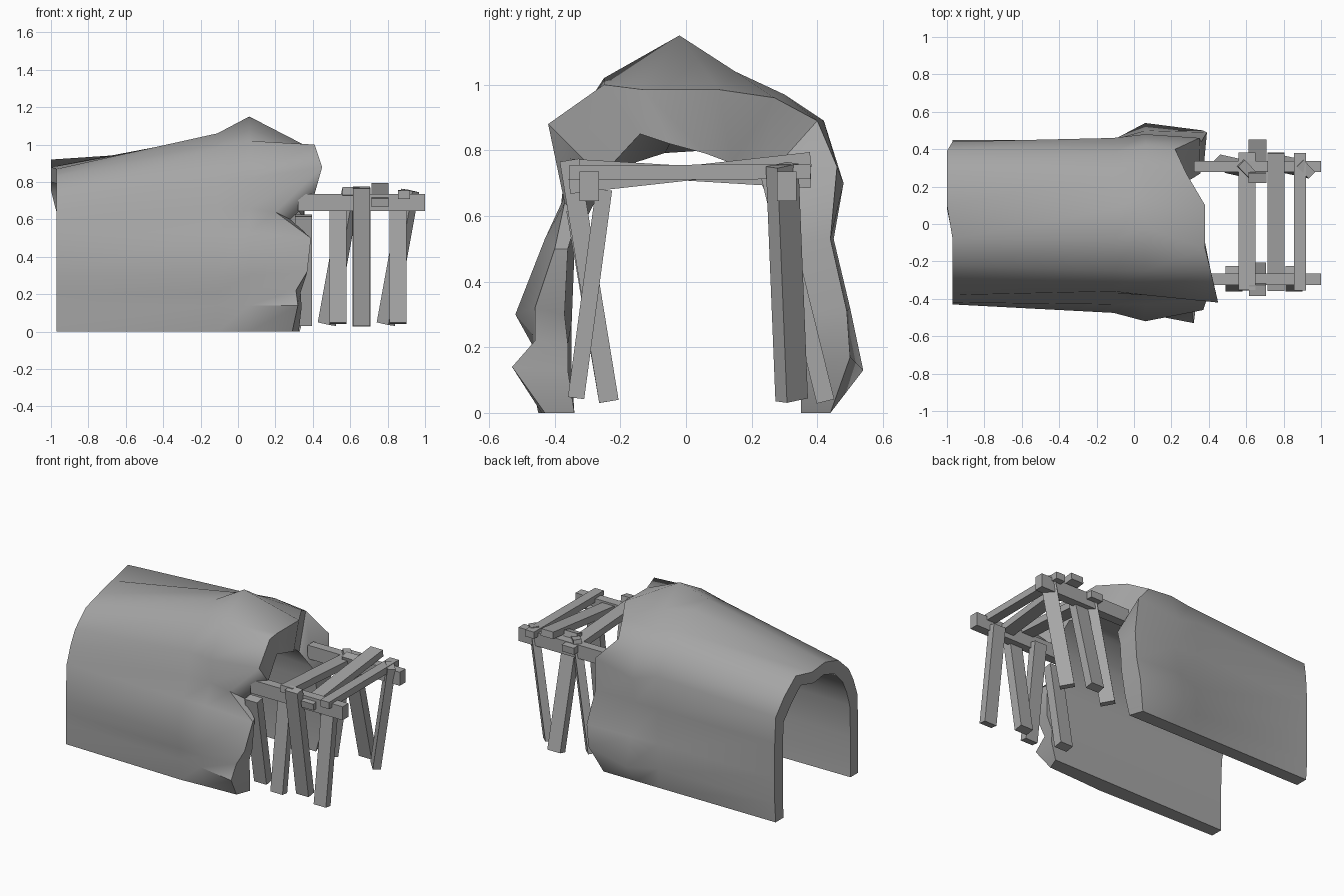
import bpy, bmesh, math
from mathutils import Vector, Matrix

if "Cube" in bpy.data.objects:
    bpy.data.objects.remove(bpy.data.objects["Cube"], do_unlink=True)

grey = bpy.data.materials.new("stone_grey")
grey.use_nodes = True
grey.diffuse_color = (0.38, 0.38, 0.38, 1)
grey.node_tree.nodes["Principled BSDF"].inputs["Base Color"].default_value = grey.diffuse_color


def finish(bm, name):
    bmesh.ops.recalc_face_normals(bm, faces=bm.faces)
    mesh = bpy.data.meshes.new(name)
    bm.to_mesh(mesh)
    bm.free()
    mesh.materials.append(grey)
    obj = bpy.data.objects.new(name, mesh)
    bpy.context.collection.objects.link(obj)
    return obj


# Arch cross-sections, running from the front foot over the top to the back foot
back = [(-.43, 0), (-.43, .14), (-.43, .21), (-.43, .3), (-.42, .53), (-.38, .64),
        (-.33, .73), (-.22, .83), (-.08, .87), (.1, .88), (.27, .92), (.39, .83),
        (.44, .7), (.45, .53), (.45, .3), (.45, .13), (.44, 0)]
middle = [(-.45, 0), (-.46, .14), (-.46, .21), (-.475, .3), (-.43, .53), (-.37, .66),
          (-.36, .82), (-.25, .98), (-.08, 1.06), (.08, 1.05), (.25, .98), (.38, .9),
          (.46, .75), (.45, .53), (.45, .3), (.45, .13), (.44, 0)]
flare = [(-.44, 0), (-.48, .14), (-.47, .21), (-.52, .3), (-.43, .53), (-.37, .66),
         (-.38, .82), (-.25, 1.02), (-.02, 1.15), (.15, 1.04), (.3, .97), (.42, .89),
         (.48, .7), (.45, .53), (.5, .32), (.54, .13), (.44, 0)]
rim = [(-.43, 0), (-.53, .14), (-.46, .22), (-.46, .32), (-.4, .5), (-.37, .64),
       (-.42, .88), (-.25, 1), (-.13, .985), (.1, .985), (.27, .96), (.4, .89),
       (.46, .75), (.44, .53), (.49, .31), (.5, .17), (.44, 0)]
opening = [(-.34, 0), (-.36, .13), (-.36, .21), (-.37, .3), (-.36, .5), (-.33, .6),
           (-.26, .72), (-.14, .85), (-.05, .82), (.06, .79), (.14, .76), (.23, .7),
           (.27, .6), (.3, .5), (.33, .3), (.35, .13), (.35, 0)]
# Ragged mouth: how far each rim point reaches forward
reach = [.29, .32, .31, .37, .39, .2, .45, .41, .38, .38, .28, .22, .35, .36, .39, .37, .3]


def back_x(y, z):
    return -1 if y > 0 and z > .8 else -.97


loops = [
    [(back_x(y, z), y * .81, z * .91) for y, z in back],
    [(back_x(y, z), y, z) for y, z in back],
    [(-.11, y, z) for y, z in middle],
    [(.06, y, z) for y, z in flare],
    [(x, y, z) for x, (y, z) in zip(reach, rim)],
    [(x / 2 + .18, y, z) for x, (y, z) in zip(reach, opening)],
]

# Tunnel shell: loft the loops into a closed ring, then close both feet
bm = bmesh.new()
rows = [[bm.verts.new(p) for p in loop] for loop in loops]
for a, b in zip(rows, rows[1:] + rows[:1]):
    for j in range(len(a) - 1):
        bm.faces.new((a[j], a[j + 1], b[j + 1], b[j]))
for j in (0, -1):
    bm.faces.new([row[j] for row in rows])
tunnel = finish(bm, "tunnel_shell")
bpy.ops.object.select_all(action='DESELECT')
tunnel.select_set(True)
bpy.context.view_layer.objects.active = tunnel
bpy.ops.object.shade_smooth_by_angle(angle=math.radians(50))


# Straight timber from a to b; side is the direction of its width
def timber(name, a, b, width, depth, side=(1, 0, 0)):
    a, b = Vector(a), Vector(b)
    d = (b - a).normalized()
    s = Vector(side)
    s = (s - d * s.dot(d)).normalized()
    turn = Matrix((s, d.cross(s), d)).transposed().to_4x4()
    size = Matrix.Diagonal((width, depth, (b - a).length, 1))
    bm = bmesh.new()
    bmesh.ops.create_cube(bm, size=1, matrix=Matrix.Translation((a + b) / 2) @ turn @ size)
    return finish(bm, name)


# Side rails
for name, y in (("front_rail", -.295), ("back_rail", .307)):
    timber(name, (.32, y, .69), (1, y, .69), .06, .09, (0, 1, 0))

# Cross beams: x, width, front height, back height
for i, (x, w, z0, z1) in enumerate([(.605, .09, .752, .707), (.76, .09, .69, .772),
                                    (.888, .065, .732, .735)]):
    timber(f"cross_beam_{i + 1}", (x, -.355, z0), (x, .38, z1), w, .045)

# Front posts, and braces leaning the other way
for i, x in enumerate((.535, .855)):
    timber(f"front_post_{i + 1}", (x, -.335, .045), (x, -.25, .68), .09, .05)
for i, (x, y, z) in enumerate([(.35, -.335, .62), (.66, -.355, .77)]):
    timber(f"front_brace_post_{i + 1}", (x, -.235, .035), (x, y, z), .092, .06)

# Back posts, turned cornerwise and leaning along the rail
for i, x in enumerate((.475, .79)):
    timber(f"back_post_{i + 1}", (x, .322, .04), (x + .13, .293, .755), .09, .05, (1, -1, 0))
timber("back_brace_post", (.66, .425, .035), (.66, .245, .765), .095, .055)
